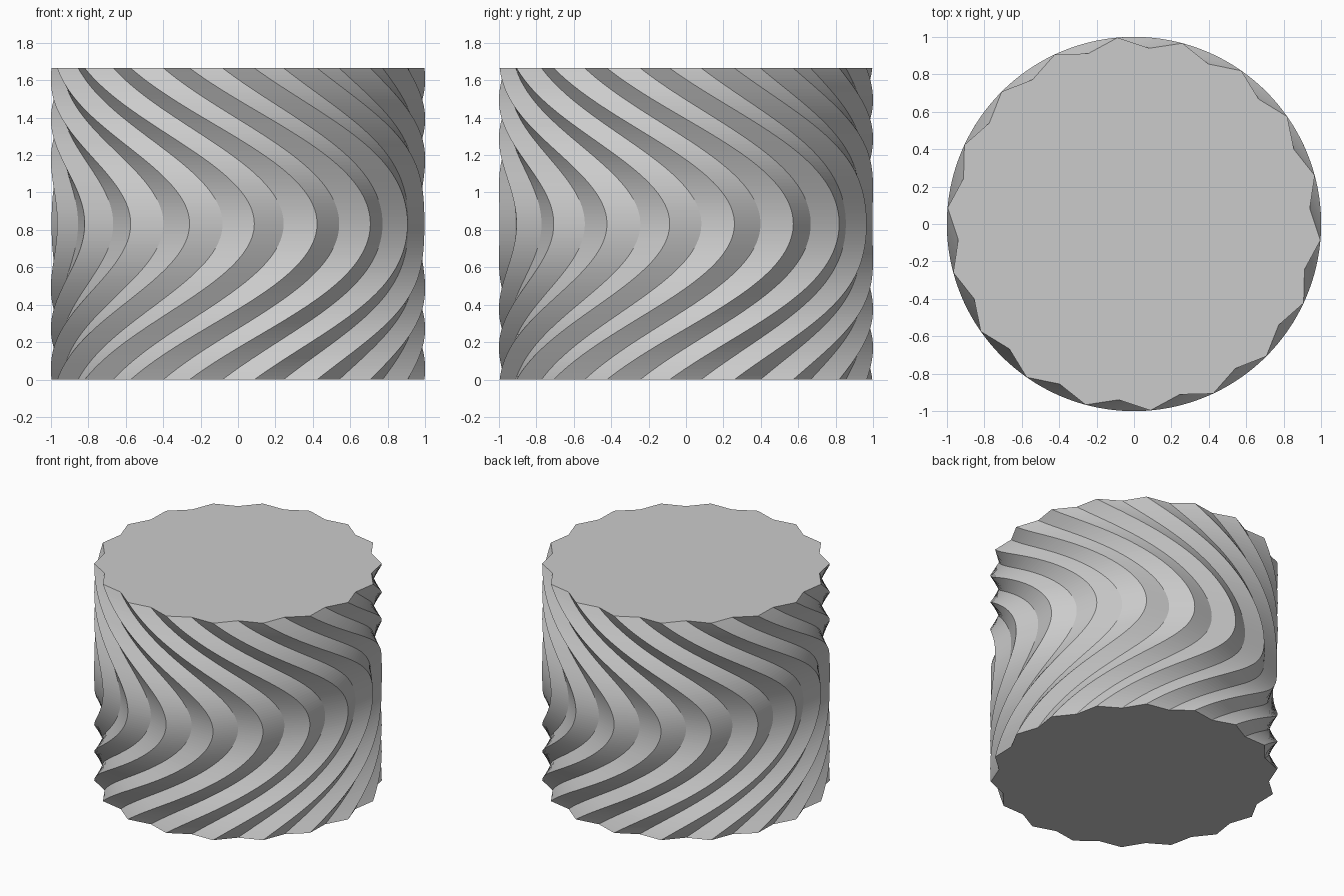
import bpy, bmesh
from math import sin, cos, pi, radians

if "Cube" in bpy.data.objects:
    bpy.data.objects.remove(bpy.data.objects["Cube"])

RIDGES = 18          # pointed flutes round the drum
OUTER, INNER = 1.0, 0.943
HEIGHT = 1.665
LAYERS = 90
TWIST = radians(60)  # swing reached at mid height, undone at the top


def swing(t):
    """Twist angle at height fraction t: out to mid height and back."""
    wave = sin(pi * t)
    eased = 0.5 - 0.5 * cos(2 * pi * t)
    return TWIST * (0.7 * wave + 0.3 * eased)


def star_ring(bm, t):
    """One zigzag cross-section, turned by the swing angle."""
    ring = []
    for i in range(RIDGES * 2):
        r = INNER if i % 2 else OUTER
        a = radians(15) + i * pi / RIDGES + swing(t)
        ring.append(bm.verts.new((r * cos(a), r * sin(a), HEIGHT * t)))
    return ring


# Fluted drum: stacked star sections, capped at both ends
bm = bmesh.new()
rings = [star_ring(bm, k / LAYERS) for k in range(LAYERS + 1)]
n = RIDGES * 2
for low, high in zip(rings, rings[1:]):
    for i in range(n):
        j = (i + 1) % n
        bm.faces.new((low[i], low[j], high[j], high[i]))
bm.faces.new(list(reversed(rings[0])))
bm.faces.new(rings[-1])
bmesh.ops.recalc_face_normals(bm, faces=bm.faces)

mesh = bpy.data.meshes.new("twisted_fluted_drum")
bm.to_mesh(mesh)
bm.free()
drum = bpy.data.objects.new("twisted_fluted_drum", mesh)
bpy.context.collection.objects.link(drum)
